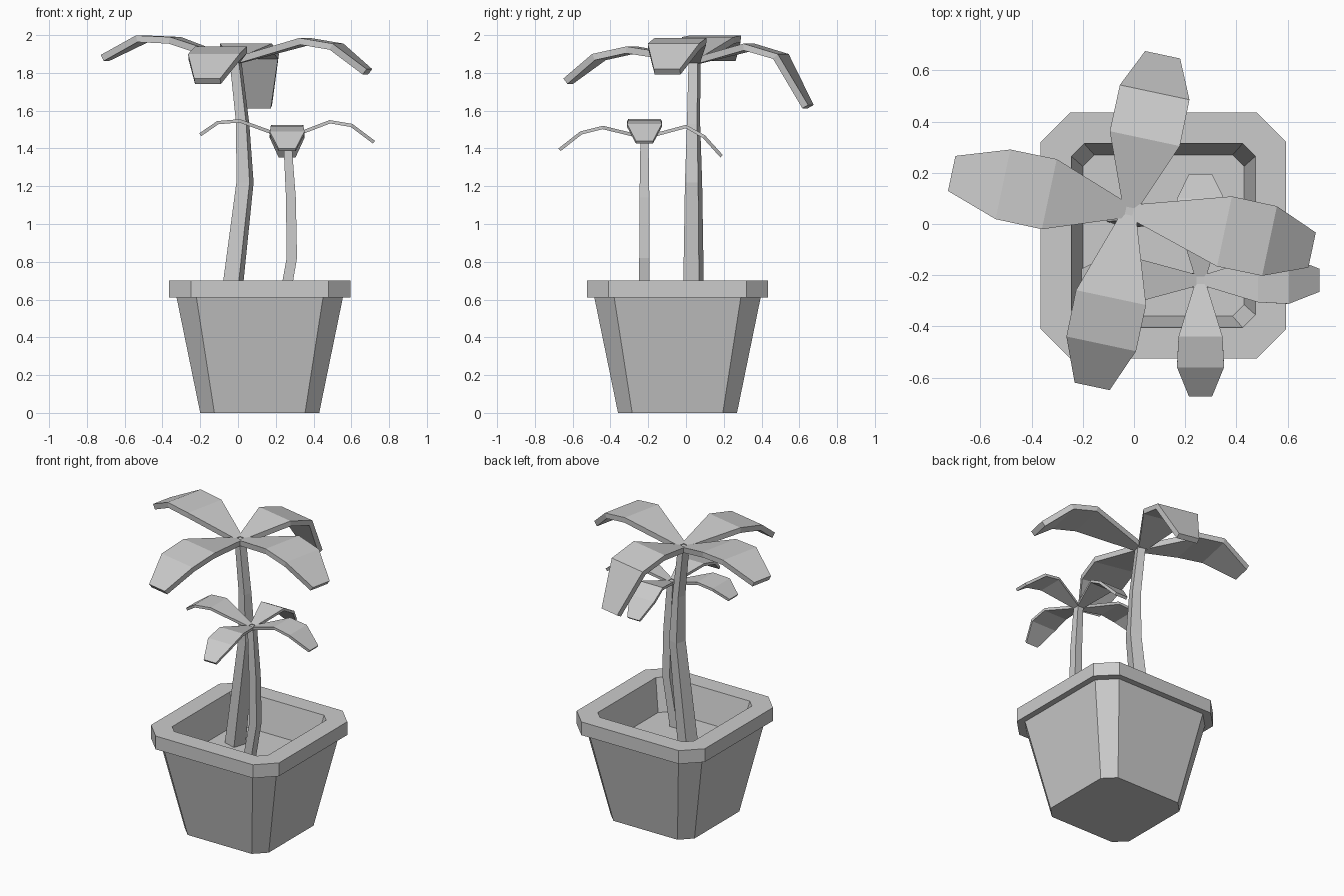
import bpy, math
from mathutils import Vector, Matrix

if "Cube" in bpy.data.objects:
    bpy.data.objects.remove(bpy.data.objects["Cube"])


def loft(name, rings):
    """Skin equal-length rings of points and cap both ends."""
    n = len(rings[0])
    verts = [tuple(p) for ring in rings for p in ring]
    faces = [tuple(reversed(range(n)))]
    for k in range(len(rings) - 1):
        for i in range(n):
            j = (i + 1) % n
            faces.append((k * n + i, k * n + j, (k + 1) * n + j, (k + 1) * n + i))
    faces.append(tuple(range(len(verts) - n, len(verts))))
    mesh = bpy.data.meshes.new(name)
    mesh.from_pydata(verts, [], faces)
    obj = bpy.data.objects.new(name, mesh)
    bpy.context.collection.objects.link(obj)
    return obj


def chamfered_square(half, cut, z, cx=0.115, cy=-0.045):
    h, c = half, half - cut
    pts = [(c, -h), (h, -c), (h, c), (c, h), (-c, h), (-h, c), (-h, -c), (-c, -h)]
    return [(cx + x, cy + y, z) for x, y in pts]


def trunk(name, path, turn):
    rings = []
    for x, y, z, side in path:
        r = side / math.sqrt(2)
        rings.append([(x + r * math.cos(turn + math.radians(45 + 90 * i)),
                       y + r * math.sin(turn + math.radians(45 + 90 * i)), z)
                      for i in range(4)])
    return loft(name, rings)


def leaf(name, origin, angle, profile, widths, thick):
    """Arched slab: profile gives (distance, height) of the top surface."""
    pts = [Vector((r, 0, z)) for r, z in profile]
    place = Matrix.Translation(origin) @ Matrix.Rotation(angle, 4, 'Z')
    rings = []
    for i, p in enumerate(pts):
        t = (pts[min(i + 1, len(pts) - 1)] - pts[max(i - 1, 0)]).normalized()
        down = Vector((t.z, 0, -t.x)) * thick
        side = Vector((0, widths[i] / 2, 0))
        rings.append([place @ q for q in
                      (p - side + down, p + side + down, p + side, p - side)])
    return loft(name, rings)


# Pot: tapered body, overhanging rim, hollow inside down to the soil
loft("pot", [chamfered_square(*s) for s in (
    (0.315, 0.075, 0), (0.44, 0.105, 0.61), (0.48, 0.115, 0.61),
    (0.48, 0.115, 0.70), (0.36, 0.05, 0.70), (0.315, 0.045, 0.49))])

# Trunks
trunk("large_trunk", [(-0.05, 0.04, 0.48, 0.092), (0.037, 0.04, 1.22, 0.073),
                      (0.025, 0.04, 1.53, 0.056), (-0.015, 0.045, 1.88, 0.05)],
      math.radians(-17))
trunk("small_trunk", [(0.225, -0.22, 0.48, 0.058), (0.285, -0.22, 0.82, 0.055),
                      (0.28, -0.22, 1.14, 0.052), (0.26, -0.22, 1.465, 0.042)], 0)

# Large crown: four drooping leaves
large = {
    "right": (-12, [(0.38, 1.985), (0.56, 1.955), (0.73, 1.82)]),
    "back": (78, [(0.29, 1.955), (0.475, 1.90), (0.625, 1.63)]),
    "left": (168, [(0.32, 1.99), (0.505, 1.998), (0.71, 1.895)]),
    "front": (258, [(0.345, 1.94), (0.53, 1.90), (0.70, 1.77)]),
}
for side, (deg, prof) in large.items():
    leaf("large_leaf_" + side, (-0.018, 0.05, 0), math.radians(deg),
         [(0.015, 1.885)] + prof, (0.06, 0.28, 0.278, 0.14), 0.036)

# Small crown
small = {
    "right": (0, [(0.225, 1.55), (0.345, 1.53), (0.465, 1.44)]),
    "back": (90, [(0.22, 1.525), (0.32, 1.47), (0.415, 1.365)]),
    "left": (180, [(0.25, 1.555), (0.37, 1.545), (0.465, 1.48)]),
    "front": (270, [(0.22, 1.52), (0.34, 1.49), (0.455, 1.40)]),
}
for side, (deg, prof) in small.items():
    leaf("small_leaf_" + side, (0.26, -0.22, 0), math.radians(deg),
         [(0.015, 1.47)] + prof, (0.045, 0.172, 0.184, 0.09), 0.018)
